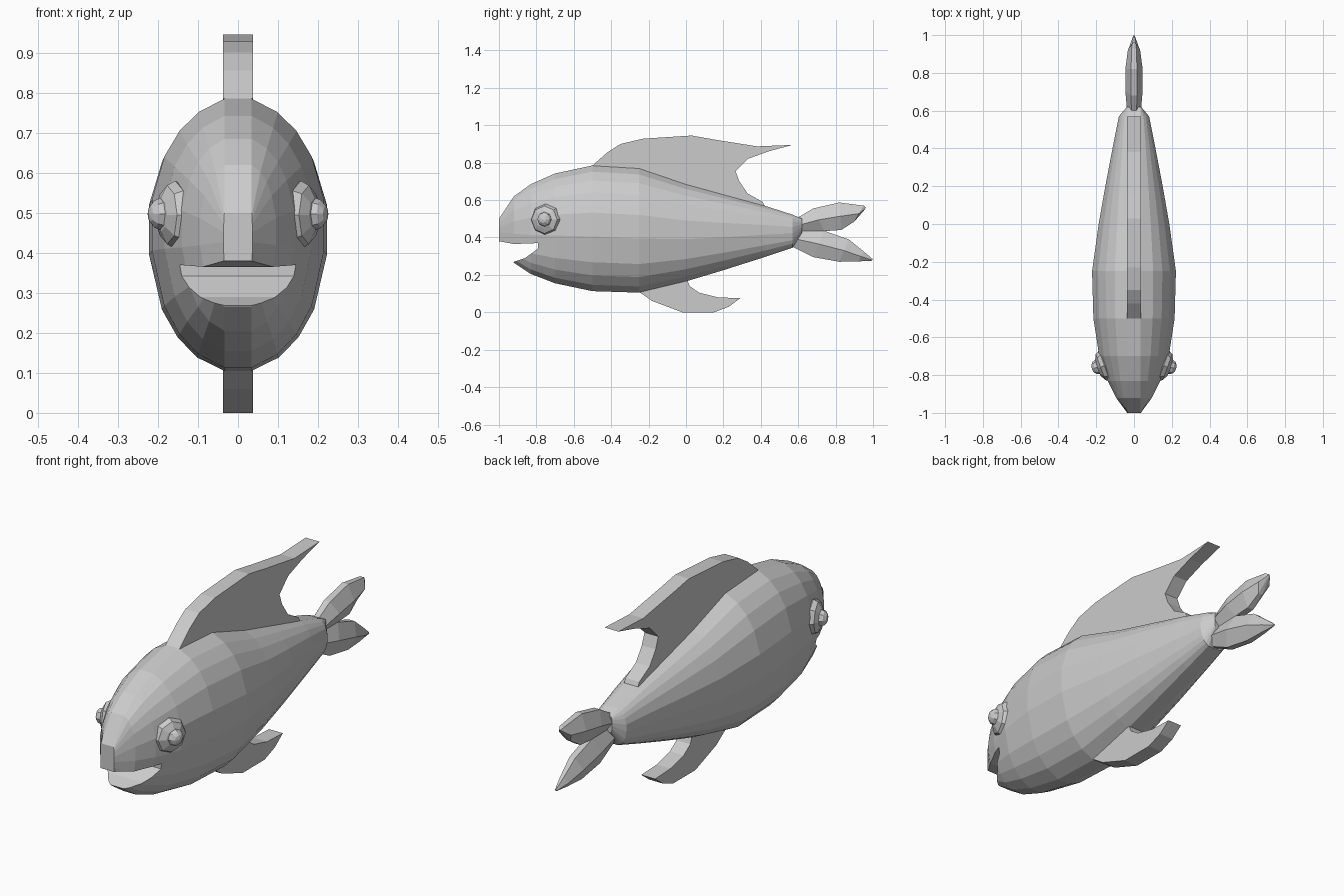
import bpy, bmesh
from math import radians

cube = bpy.data.objects.get("Cube")
if cube:
    bpy.data.objects.remove(cube, do_unlink=True)

grey = bpy.data.materials.new("plain grey")
grey.use_nodes = True
tone = (0.6, 0.6, 0.6, 1)
grey.diffuse_color = tone
grey.node_tree.nodes["Principled BSDF"].inputs["Base Color"].default_value = tone


def finish(name, bm):
    """Turn a bmesh into a flat shaded grey object."""
    bmesh.ops.recalc_face_normals(bm, faces=bm.faces)
    mesh = bpy.data.meshes.new(name)
    bm.to_mesh(mesh)
    bm.free()
    mesh.materials.append(grey)
    obj = bpy.data.objects.new(name, mesh)
    bpy.context.collection.objects.link(obj)
    return obj


def loft(name, rings):
    """Skin a row of closed rings and cap both ends."""
    bm = bmesh.new()
    rows = [[bm.verts.new(p) for p in ring] for ring in rings]
    for a, b in zip(rows, rows[1:]):
        for i in range(len(a)):
            j = (i + 1) % len(a)
            bm.faces.new((a[i], a[j], b[j], b[i]))
    bm.faces.new(rows[0])
    bm.faces.new(rows[-1])
    return finish(name, bm)


def plate(name, outline, half):
    """Extrude a side outline across x."""
    return loft(name, [[(x, y, z) for y, z in outline] for x in (-half, half)])


# Body: one rounded section scaled along the length
SPINE = 0.034
section = [(0, 1), (.36, .9), (.62, .76), (.83, .57), (1, .25),
           (1, -.13), (.83, -.54), (.62, -.75), (.36, -.9), (0, -1)]
stations = [  # y, half width, bottom, top
    (-1, .036, .37, .5), (-.92, .095, .265, .62), (-.83, .14, .205, .685),
    (-.7, .184, .155, .742), (-.5, .215, .113, .785), (-.25, .222, .105, .77),
    (0, .187, .165, .685), (.2, .152, .225, .63), (.42, .11, .295, .57),
    (.57, .08, .345, .522), (.62, .038, .425, .5)]
rings = []
for y, width, low, high in stations:
    side = [(SPINE + (width - SPINE) * u, y, (low + high) / 2 + (high - low) / 2 * v)
            for u, v in section]
    rings.append(side + [(-x, yy, z) for x, yy, z in reversed(side)])
body = loft("body", rings)

# Mouth: wedge cut out of the body
wedge = plate("mouth_cutter", [(-1.1, .38), (-1, .38), (-.92, .365), (-.79, .37),
                               (-.79, .342), (-.86, .29), (-.92, .27), (-1.1, .2)], .4)
wedge.hide_render = True
cut = body.modifiers.new("mouth", 'BOOLEAN')
cut.operation = 'DIFFERENCE'
cut.solver = 'EXACT'
cut.object = wedge
bpy.context.view_layer.objects.active = body
bpy.ops.object.modifier_apply(modifier="mouth")
bpy.data.objects.remove(wedge, do_unlink=True)

# Back and belly fins: slabs of even thickness
plate("back_fin", [(-.5, .785), (-.42, .855), (-.35, .9), (-.23, .928), (.03, .945),
                   (.16, .922), (.38, .887), (.57, .895), (.44, .86), (.33, .82),
                   (.265, .755), (.285, .7), (.33, .635), (.41, .59), (.43, .55),
                   (.2, .6), (-.25, .72)], .037)
plate("belly_fin", [(-.26, .115), (-.18, .06), (-.02, 0), (.15, 0), (.23, .03),
                    (.29, .075), (.17, .08), (.07, .105), (.02, .14), (0, .19),
                    (-.2, .15)], .037)


# Tail: two tapering lobes with ridged sides
def lobe(name, rows):
    rings = []
    for ty, tz, by, bz, w in rows:
        my, mz, edge = (ty + by) / 2, (tz + bz) / 2, w * .35
        rings.append([(edge, ty, tz), (w, my, mz), (edge, by, bz),
                      (-edge, by, bz), (-w, my, mz), (-edge, ty, tz)])
    loft(name, rings)


lobe("upper_tail", [(.57, .49, .6, .432, .036), (.68, .555, .74, .434, .046),
                    (.82, .587, .83, .44, .045), (.95, .57, .9, .485, .032),
                    (.962, .56, .955, .548, .008)])
lobe("lower_tail", [(.6, .435, .57, .35, .036), (.74, .435, .68, .295, .046),
                    (.87, .39, .82, .27, .042), (.95, .325, .92, .272, .026),
                    (1, .283, .99, .275, .005)])


# Eyes: flattened balls with a smaller pupil, turned slightly forward
def ball(name, side, x, y, z, radius, depth):
    bm = bmesh.new()
    bmesh.ops.create_uvsphere(bm, u_segments=8, v_segments=6, radius=1)
    obj = finish(name, bm)
    obj.scale = (radius, radius, depth)
    obj.rotation_euler = (0, radians(90 * side), radians(-20 * side))
    obj.location = (x * side, y, z)


for label, side in (("left", 1), ("right", -1)):
    ball(label + "_eye", side, .157, -.75, .495, .085, .043)
    ball(label + "_pupil", side, .193, -.757, .497, .04, .032)
